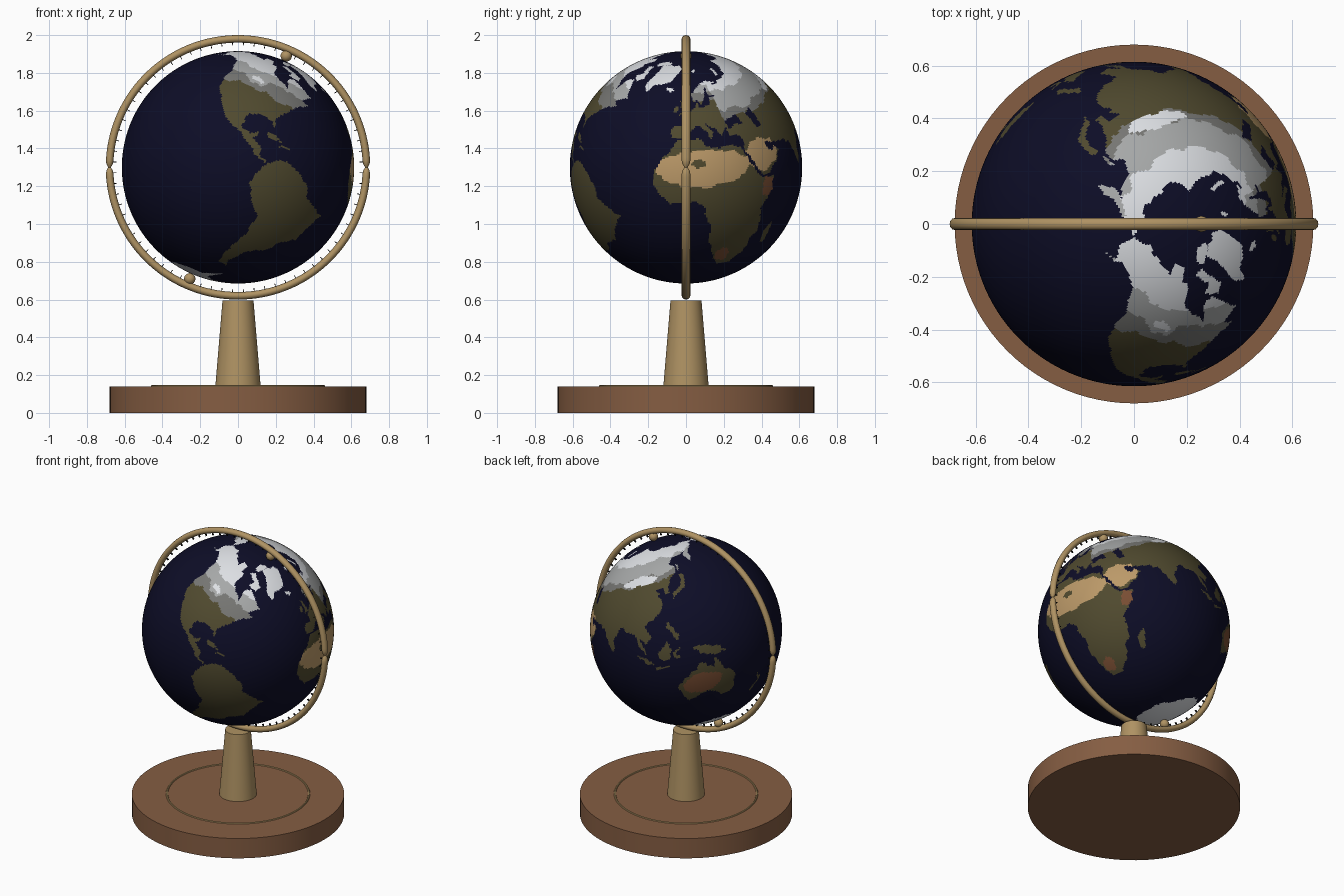
import bpy, bmesh, math
from mathutils import Matrix, Vector, noise

if "Cube" in bpy.data.objects:
    bpy.data.objects.remove(bpy.data.objects["Cube"])

CENTRE = Vector((0, 0, 1.3))
TILT = Matrix.Rotation(math.radians(23.4), 4, 'Y')
R = 0.615


def mat(name, r, g, b):
    m = bpy.data.materials.new(name)
    m.diffuse_color = (r, g, b, 1)
    m.use_nodes = True
    m.node_tree.nodes["Principled BSDF"].inputs["Base Color"].default_value = m.diffuse_color
    return m


OCEAN, LAND, SAND, RED, GREY, PALE, WHITE = range(7)
globe_mats = [mat("ocean_navy", .004, .004, .02), mat("land_olive", .08, .068, .028),
              mat("desert_tan", .50, .32, .14), mat("desert_red", .19, .075, .033),
              mat("snow_grey", .18, .18, .17), mat("snow_pale_grey", .38, .39, .39),
              mat("snow_white", .72, .74, .77)]
brass = mat("brass", .43, .29, .125)
wood = mat("brown_wood", .235, .11, .055)
black = mat("black_marks", .005, .005, .005)


def finish(name, bm, mats, smooth=True):
    me = bpy.data.meshes.new(name)
    bm.to_mesh(me)
    bm.free()
    ob = bpy.data.objects.new(name, me)
    bpy.context.collection.objects.link(ob)
    for m in mats:
        me.materials.append(m)
    if smooth:
        bpy.ops.object.select_all(action='DESELECT')
        ob.select_set(True)
        bpy.context.view_layer.objects.active = ob
        bpy.ops.object.shade_smooth_by_angle(angle=math.radians(35))
    return ob


# Coarse coast outlines as (longitude, latitude)
outlines = []


def land(*pts):
    xs, ys = [p[0] for p in pts], [p[1] for p in pts]
    outlines.append((min(xs), max(xs), min(ys), max(ys), pts))


# North America, arctic islands and Greenland
land((-168, 66), (-156, 71), (-128, 70), (-95, 68), (-94, 59), (-82, 55), (-79, 52), (-78, 61),
     (-72, 62), (-65, 59), (-56, 52), (-66, 49), (-60, 46), (-70, 42), (-76, 36), (-81, 31),
     (-80, 25), (-83, 29), (-90, 30), (-97, 27), (-97, 20), (-91, 18.5), (-87, 21), (-88, 16),
     (-83, 14), (-82, 9), (-77, 8), (-80, 7), (-86, 11), (-95, 16), (-105, 20), (-110, 23),
     (-115, 30), (-121, 35), (-124, 42), (-124, 48), (-134, 58), (-147, 60.5), (-163, 55),
     (-157, 58), (-165, 61))
land((-62, 66), (-66, 62), (-78, 64), (-74, 68), (-90, 72), (-82, 74), (-70, 70))
land((-117, 69), (-102, 69), (-105, 73), (-120, 74))
land((-90, 77), (-78, 76), (-62, 82), (-75, 83), (-92, 81))
land((-73, 78), (-58, 75), (-53, 68), (-50, 62), (-43, 60), (-40, 65), (-22, 70), (-18, 76),
     (-12, 81), (-30, 83.5), (-60, 82))
land((-84, 22), (-78, 22.8), (-74, 20), (-78, 20))
land((-74, 18), (-73, 20), (-68.5, 18.5))
# South America
land((-77, 8), (-72, 12), (-62, 10.5), (-51, 4), (-50, 0), (-44, -2.5), (-35, -6), (-39, -13),
     (-41, -22), (-48, -26), (-53, -34), (-58, -36), (-62, -39), (-65, -44), (-68, -50), (-65, -55),
     (-73, -54), (-75, -47), (-73, -37), (-71, -30), (-70, -18), (-76, -14), (-81, -5), (-80, 1))
# Africa and Madagascar
land((-6, 36), (10, 37), (11, 33.5), (20, 31), (22, 33), (33, 31), (37, 21), (43, 12), (51, 12),
     (47, 4), (40, -3), (40, -15), (35, -20), (35, -24), (32, -28), (26, -34), (18.5, -34),
     (15, -27), (12, -17), (13, -8), (9, 0), (9, 4), (4, 6.3), (-8, 4.5), (-13, 9), (-17, 14),
     (-17, 21), (-10, 30))
land((44, -22), (44, -17), (49.5, -13), (50, -16), (47, -25), (45, -25))
# Europe and its islands
land((-9, 43), (-9, 37), (-2, 37), (3, 42), (9, 44.5), (16, 38), (18, 40), (13, 45), (19, 42),
     (23, 37), (26, 41), (29, 41), (28, 45), (33, 46), (38, 47), (41, 41), (49, 41), (47, 46),
     (53, 47), (60, 46), (60, 69), (45, 68), (41, 66), (33, 67), (40, 68), (28, 71), (15, 68),
     (5, 62), (6, 58), (10.5, 59), (13, 56), (16, 57), (18, 60.5), (22, 65.5), (24, 65.5),
     (22, 61), (30, 60), (23, 59), (21, 55), (11, 54), (10, 57.5), (8, 57), (8, 54), (2, 51),
     (-4, 48.5), (-1, 46), (-2, 43.5))
land((-5, 50), (1, 51), (0, 53), (-2, 57.5), (-5, 58.5), (-5, 55), (-3, 53.5))
land((-10, 52), (-6, 52), (-6, 55), (-9, 54.5))
land((-24, 65), (-18, 63.5), (-14, 65), (-17, 66.3), (-22, 66))
land((52, 71), (57, 71), (68, 77), (60, 76))
land((12, 79), (16, 77), (27, 80))
# Asia
land((60, 69), (68, 69), (73, 72), (80, 73), (104, 77.5), (113, 74), (130, 71.5), (140, 73),
     (160, 70), (181, 69), (181, 65), (177, 62.5), (163, 59), (162, 55), (157, 51), (156, 57),
     (161, 61), (155, 59.5), (142, 59), (136, 54.5), (141, 52), (140, 48), (131, 43), (128, 39),
     (129, 35.5), (126, 35), (125, 39.5), (118, 39), (122, 37), (119, 35), (122, 30), (117, 23.5),
     (109, 21), (106, 19), (109, 12), (105, 9), (101, 13), (103, 2), (100, 7), (98, 16), (94, 17),
     (90, 22), (86, 20), (80, 15), (80, 10), (77.5, 8), (73, 18), (72, 21), (67, 25), (57, 26.5),
     (50, 30), (51, 24.5), (56, 25), (59, 22), (52, 16), (44, 12.7), (39, 21), (35, 29), (36, 36),
     (28, 36.5), (27, 40), (35, 42), (41, 41), (49, 41), (50, 37), (54, 37), (53, 47), (60, 46))
land((-181, 69), (-170, 66), (-181, 65))
land((142, 46.5), (144, 49), (143, 54), (142, 52))
land((130, 31.5), (131, 34), (137, 37), (140, 41), (141, 45), (145, 43.5), (142, 40), (140.5, 35.5), (135, 34))
# South-east Asian islands
land((95, 5.5), (104, -2), (105.5, -6), (101, -3))
land((105.5, -6.2), (114.5, -7.3), (114, -8.8), (106, -7.7))
land((109, 1.5), (113, 3.5), (117, 7), (119, 5), (116, -4), (110.5, -3))
land((119.5, -5), (119, 0), (125, 1.5), (121, -1), (123, -5))
land((120.5, 18), (122, 18), (126, 8), (124, 6), (122, 11), (120, 15))
land((131, -1), (138, -2), (147, -6), (150.5, -10.5), (143, -9), (138, -8), (133, -4))
# Australia, New Zealand, Antarctica
land((114, -22), (122, -18), (129, -15), (132, -11.5), (136, -12), (136, -15.5), (140, -17.5),
     (142.5, -11), (146, -19), (153, -26), (150, -37), (146, -39), (140, -38), (136, -34),
     (131, -31.5), (124, -33), (115, -34.5))
land((173, -35), (178, -38), (175, -41.5), (169, -46.5), (167, -46), (173, -41), (174.5, -39))
land((-181, -78), (-150, -77), (-100, -73), (-75, -73), (-58, -63), (-62, -74), (-35, -78),
     (-15, -72), (0, -70), (50, -66.5), (70, -69), (90, -66.5), (140, -66.5), (170, -72),
     (165, -78), (181, -78), (181, -91), (-181, -91))


def inside(x, y, pts):
    hit = False
    for (x1, y1), (x2, y2) in zip(pts, pts[1:] + pts[:1]):
        if (y1 > y) != (y2 > y) and x < x1 + (y - y1) * (x2 - x1) / (y2 - y1):
            hit = not hit
    return hit


def oval(x, y, cx, cy, rx, ry):
    return ((x - cx) / rx) ** 2 + ((y - cy) / ry) ** 2 < 1


def surface_colour(lon, lat, n):
    """Colour index from position; n is a wobble for natural borders."""
    if not any(a < lon < b and c < lat < d and inside(lon, lat, p) for a, b, c, d, p in outlines):
        return OCEAN
    if lat < -60 or (-74 < lon < -11 and lat > 67 + (lon + 50) * -.1):
        return WHITE
    if 0 < lat < 40:
        if oval(lon, lat, 10, 22, 26, 9 + n) and not oval(lon, lat, 7, 25, 4, 2):
            return SAND
        if oval(lon, lat, 46, 24, 11, 8 + n):
            return SAND
    if oval(lon, lat, 46, 7, 4, 5) or oval(lon, lat, 20, -27, 4, 5) or oval(lon, lat, 130, -25, 13, 6.5 + n):
        return RED
    # Snow lines differ between continents
    s = lat + 3 * n
    if lon < -30:
        lines = (42, 50, 58)
        if oval(lon, lat, -103, 50, 9, 4):
            return WHITE if oval(lon, lat, -103, 50, 5, 2) else PALE
    elif lon < 27:
        lines = (58, 63, 68)
    else:
        lines = (46, 50, 62)
        if oval(lon, lat, 105, 48, 17, 3 + n):
            return WHITE
    return LAND if s < lines[0] else GREY if s < lines[1] else PALE if s < lines[2] else WHITE


# Globe: fine sphere coloured face by face, then tilted
bm = bmesh.new()
bmesh.ops.create_uvsphere(bm, u_segments=400, v_segments=200, radius=R)
for f in bm.faces:
    c = f.calc_center_median().normalized()
    n = noise.noise(c * 9)
    w = noise.noise(c * 16 + Vector((5, 2, 8)))
    lat = math.degrees(math.asin(c.z)) + 1.2 * w
    lon = math.degrees(math.atan2(c.y, c.x)) + 1.2 * noise.noise(c * 16)
    f.material_index = surface_colour(lon, lat, n)
bmesh.ops.transform(bm, matrix=Matrix.Translation(CENTRE) @ TILT, verts=bm.verts)
finish("globe", bm, globe_mats)


# Rings swept around an axis, with an optional pinch
def ring(name, major, minor, side, matrix, mats, pinch=False, segs=240, sides=12):
    bm = bmesh.new()
    loops = []
    for i in range(segs):
        a = 2 * math.pi * i / segs
        d = abs(math.degrees(math.asin(math.sin(a))))
        k = 0.35 + 0.65 * math.sqrt(min(1, d / 2.5)) if pinch else 1
        loop = []
        for j in range(sides):
            t = 2 * math.pi * j / sides
            r = major + minor * k * math.cos(t)
            loop.append(bm.verts.new((r * math.cos(a), r * math.sin(a), side * k * math.sin(t))))
        loops.append(loop)
    for i in range(segs):
        p, q = loops[i], loops[(i + 1) % segs]
        for j in range(sides):
            k = (j + 1) % sides
            bm.faces.new((p[j], q[j], q[k], p[k]))
    bmesh.ops.transform(bm, matrix=matrix, verts=bm.verts)
    finish(name, bm, mats)


UPRIGHT = Matrix.Translation(CENTRE) @ Matrix.Rotation(math.pi / 2, 4, 'X')
ring("meridian_ring", 0.68, 0.02, 0.023, UPRIGHT, [brass], pinch=True)
ring("base_trim_ring", 0.455, 0.007, 0.007, Matrix.Translation((0, 0, 0.14)), [brass], segs=96, sides=8)

# Degree marks on the inside of the ring
bm = bmesh.new()
for i in range(72):
    m = (UPRIGHT @ Matrix.Rotation(math.radians(5 * i + 2.5), 4, 'Z')
         @ Matrix.Translation((0.654, 0, 0)) @ Matrix.Diagonal((0.018, 0.004, 0.012, 1)))
    bmesh.ops.create_cube(bm, size=1, matrix=m)
finish("degree_marks", bm, [black], smooth=False)

# Pivot knobs and pins at both poles
bm = bmesh.new()
for s in (1, -1):
    at = Matrix.Translation(CENTRE) @ TILT @ Matrix.Translation((0, 0, 0.643 * s))
    bmesh.ops.create_uvsphere(bm, u_segments=24, v_segments=12, radius=0.03, matrix=at)
    bmesh.ops.create_cone(bm, cap_ends=True, segments=16, radius1=0.01, radius2=0.01, depth=0.07, matrix=at)
finish("pole_pivots", bm, [brass])


# Stem and base
def cone(name, r1, r2, z0, z1, m):
    bm = bmesh.new()
    bmesh.ops.create_cone(bm, cap_ends=True, segments=96, radius1=r1, radius2=r2, depth=z1 - z0,
                          matrix=Matrix.Translation((0, 0, (z0 + z1) / 2)))
    finish(name, bm, [m])


cone("stem", 0.12, 0.082, 0.14, 0.595, brass)
cone("base", 0.68, 0.68, 0, 0.14, wood)
